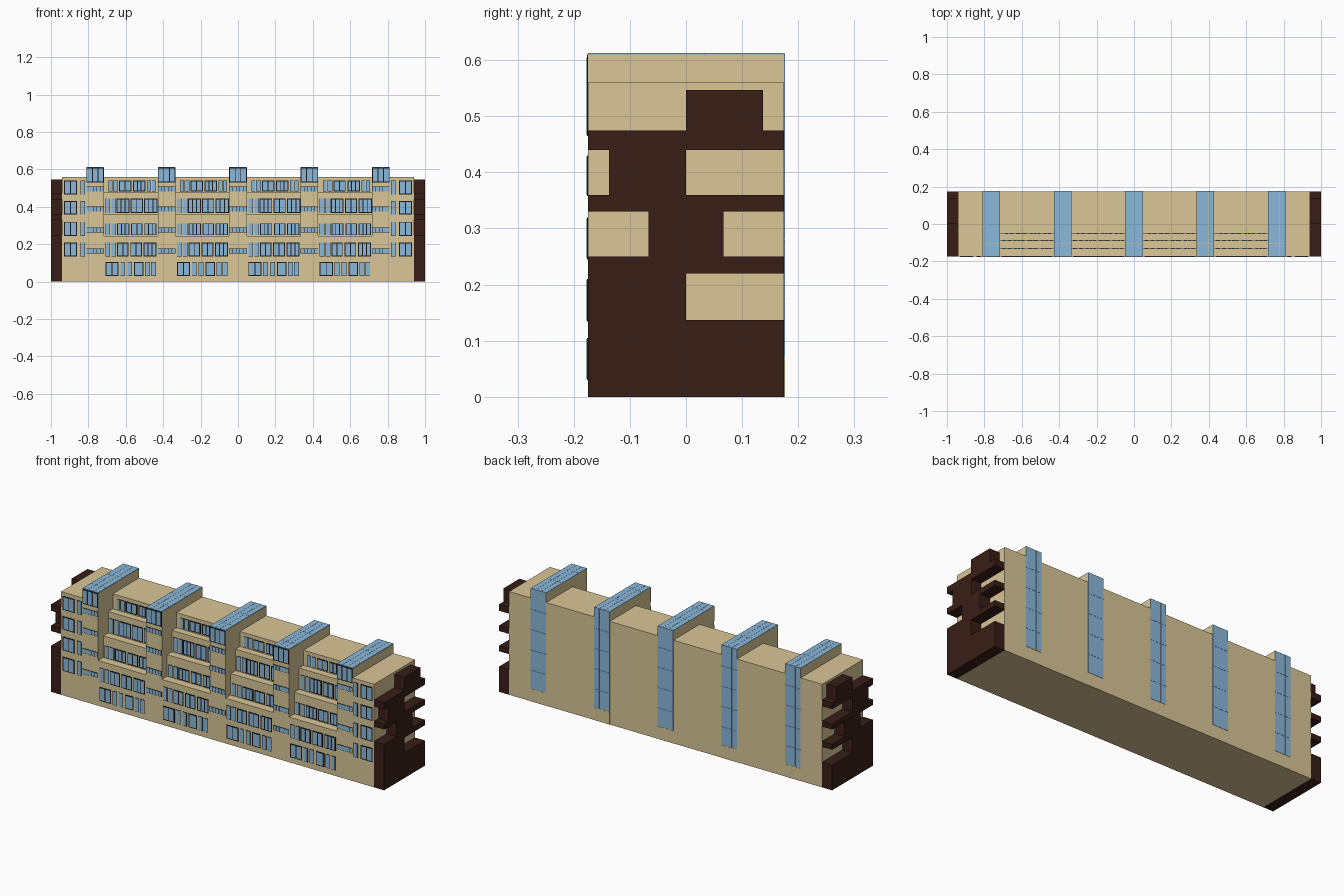
import bpy, bmesh
from mathutils import Matrix, Vector

if "Cube" in bpy.data.objects:
    bpy.data.objects.remove(bpy.data.objects["Cube"])


def material(name, col):
    m = bpy.data.materials.new(name)
    m.diffuse_color = (*col, 1)
    m.use_nodes = True
    m.node_tree.nodes["Principled BSDF"].inputs["Base Color"].default_value = m.diffuse_color
    return m


TAN = material("tan_wall", (0.70, 0.57, 0.31))
DARK = material("dark_brown", (0.04, 0.013, 0.008))
GLASS = material("blue_glass", (0.26, 0.48, 0.70))
BLACK = material("black_frame", (0.01, 0.01, 0.012))


def add_box(bm, x0, x1, y0, y1, z0, z1):
    c = Vector(((x0 + x1) / 2, (y0 + y1) / 2, (z0 + z1) / 2))
    s = Matrix.Diagonal((x1 - x0, y1 - y0, z1 - z0, 1))
    bmesh.ops.create_cube(bm, size=1, matrix=Matrix.Translation(c) @ s)


def finish(bm, name, mat):
    bmesh.ops.recalc_face_normals(bm, faces=bm.faces)
    me = bpy.data.meshes.new(name)
    bm.to_mesh(me)
    bm.free()
    ob = bpy.data.objects.new(name, me)
    me.materials.append(mat)
    bpy.context.collection.objects.link(ob)
    return ob


def boxes(name, mat, items):
    bm = bmesh.new()
    for b in items:
        add_box(bm, *b)
    return finish(bm, name, mat)


def extrude_x(name, mat, profile, x0, x1):
    bm = bmesh.new()
    face = bm.faces.new([bm.verts.new((x0, y, z)) for y, z in profile])
    ext = bmesh.ops.extrude_face_region(bm, geom=[face])
    verts = [v for v in ext["geom"] if isinstance(v, bmesh.types.BMVert)]
    bmesh.ops.translate(bm, verts=verts, vec=(x1 - x0, 0, 0))
    return finish(bm, name, mat)


D = 0.175          # half depth
END = 0.94         # end of the tan body
ROOF, TOP = 0.56, 0.61
TW = 0.047         # half width of a stair tower
PITCH = 0.382
TOWERS = [PITCH * i for i in range(-2, 3)]
STEPS = [0.245, 0.362, 0.478]       # terrace heights
FRONTS = [-D, -0.13, -0.088, -0.05]  # wall planes, stepping back

# Stepped bays between the towers
profile = [(D, 0), (-D, 0)]
for i, z in enumerate(STEPS):
    profile += [(FRONTS[i], z), (FRONTS[i + 1], z)]
profile += [(FRONTS[-1], ROOF), (D, ROOF)]
for i in range(4):
    extrude_x(f"terraced_bay_{i + 1}", TAN, profile, TOWERS[i] + TW, TOWERS[i + 1] - TW)

# Flat end blocks
for s, side in ((-1, "left"), (1, "right")):
    a, b = sorted((s * END, s * (TOWERS[-1] + TW)))
    boxes(f"end_block_{side}", TAN, [(a, b, -D, D, 0, ROOF)])

# Stair towers
for i, x in enumerate(TOWERS):
    boxes(f"stair_tower_{i + 1}", TAN, [(x - TW, x + TW, -D, D, 0, TOP)])

# Dark end cladding: base, floor slabs and shifted blocks between them
cladding = [(-D, D, 0, 0.137), (-D, 0, 0.137, 0.22), (-D, D, 0.22, 0.25),
            (-0.067, 0.067, 0.25, 0.33), (-D, D, 0.33, 0.36), (-0.137, 0, 0.36, 0.44),
            (-D, D, 0.44, 0.475), (0, 0.137, 0.475, 0.547)]
for s, side in ((-1, "left"), (1, "right")):
    a, b = sorted((s * END, s * 1.0))
    boxes(f"end_cladding_{side}", DARK, [(a, b, *c) for c in cladding])

# Front windows: a black backing with glass panes in front of it
panes, frames = [], []


def window(x0, x1, z0, z1, y, n=1, edge=0.004):
    frames.append((x0, x1, y - 0.0015, y, z0, z1))
    w = (x1 - x0 - edge) / n
    for k in range(n):
        a = x0 + edge + k * w
        panes.append((a, a + w - edge, y - 0.0025, y, z0 + edge, z1 - edge))


# (start offset, width, panes) within a bay, one list per storey
pair = [(0.0, 0.025, 1), (0.032, 0.025, 1)]
storeys = [
    (0.030, 0.105, -D, [(0.0, 0.07, 2), (0.08, 0.025, 1), (0.117, 0.025, 1),
                        (0.154, 0.05, 1), (0.213, 0.025, 1), (0.245, 0.025, 1)]),
    (0.135, 0.210, -D, pair + [(0.063, 0.06, 2), (0.133, 0.062, 2), (0.205, 0.068, 3)]),
    (0.248, 0.312, FRONTS[1], pair + [(0.063, 0.065, 3), (0.137, 0.062, 2), (0.208, 0.065, 3)]),
    (0.366, 0.445, FRONTS[2], pair + [(0.06, 0.068, 3), (0.135, 0.065, 2), (0.207, 0.072, 3)]),
    (0.483, 0.540, FRONTS[3], [(0.017, 0.02, 1), (0.042, 0.025, 1), (0.073, 0.066, 2),
                               (0.148, 0.066, 3), (0.223, 0.02, 1), (0.248, 0.02, 1)]),
]
for t in TOWERS[:4]:
    for z0, z1, y, row in storeys:
        for off, w, n in row:
            x = t + TW + 0.008 + off
            window(x, x + w, z0, z1, y, n, 0.002 if w < 0.03 else 0.005)

# End block windows, mirrored left and right
for z0, z1 in ((0.134, 0.21), (0.245, 0.32), (0.358, 0.43), (0.465, 0.54)):
    for s in (-1, 1):
        for a, b, n in ((0.86, 0.93, 2), (0.818, 0.842, 1)):
            a, b = sorted((s * a, s * b))
            window(a, b, z0, z1, -D, n, 0.005 if n > 1 else 0.002)

# Tower fronts: strip windows per storey and the tall top window
for x in TOWERS:
    for z in (0.15, 0.262, 0.374, 0.481):
        window(x - TW, x + TW, z, z + 0.027, -D, 5, 0.002)
    window(x - TW, x + TW, 0.53, TOP, -D, 3, 0.005)
boxes("front_window_frames", BLACK, frames)
boxes("front_window_panes", GLASS, panes)

# Tower glazing: roof strips and full height back strips, divided in panels
roof, back = [], []
W = 2 * TW / 3
ys = [-D, -0.105, 0.035, D]
zs = [0.07, 0.17, 0.28, 0.39, 0.50, TOP + 0.003]
for x in TOWERS:
    for k in range(3):
        a = x - TW + k * W
        roof += [(a, a + W - 0.0008, p, q - 0.0008, TOP, TOP + 0.003)
                 for p, q in zip(ys, ys[1:])]
        back += [(a, a + W - 0.0008, D, D + 0.0015, p, q - 0.0008)
                 for p, q in zip(zs, zs[1:])]
boxes("tower_roof_glazing", GLASS, roof)
boxes("tower_back_glazing", GLASS, back)

# Plain doors under the back glazing
boxes("back_doors", TAN, [(x - TW, x + TW, D, D + 0.001, 0, 0.068) for x in TOWERS])
